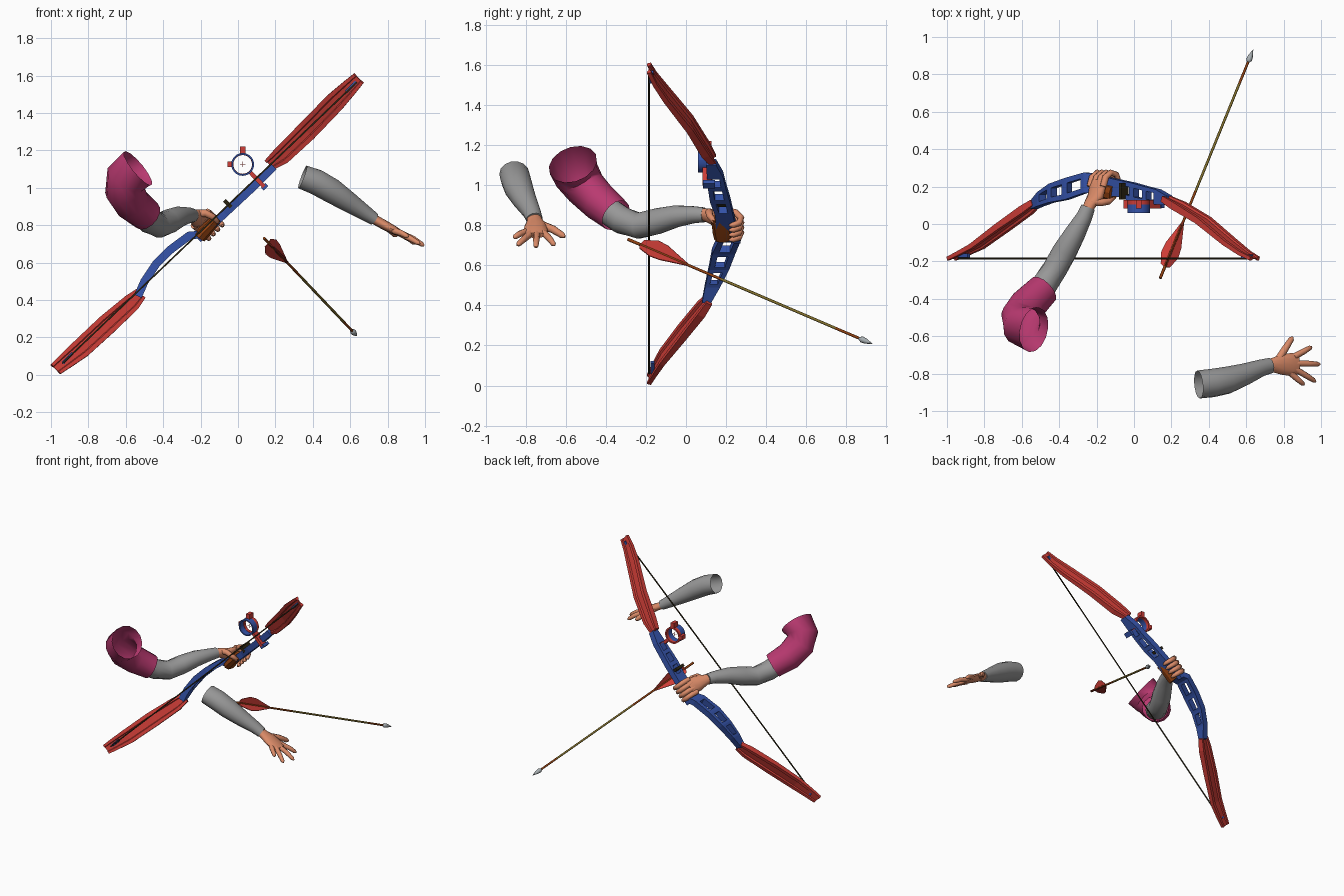
import bpy, bmesh, math
from mathutils import Vector as V

if "Cube" in bpy.data.objects:
    bpy.data.objects.remove(bpy.data.objects["Cube"])


def material(name, r, g, b):
    m = bpy.data.materials.new(name)
    m.diffuse_color = tuple((c / 255) ** 2.2 for c in (r, g, b)) + (1,)
    m.use_nodes = True
    m.node_tree.nodes["Principled BSDF"].inputs["Base Color"].default_value = m.diffuse_color
    return m


RED = material("red", 206, 64, 58)
BLUE = material("blue", 56, 84, 168)
SKIN = material("skin", 218, 138, 104)
GREY = material("sleeve grey", 150, 150, 150)
PINK = material("magenta", 184, 60, 112)
BROWN = material("grip brown", 142, 66, 24)
OLIVE = material("olive", 128, 110, 48)
DARK = material("dark string", 46, 40, 24)
STEEL = material("steel", 165, 172, 175)

U = V((0.70, 0, 0.714))      # along the bow, in the xz plane
N = V((0.714, 0, -0.70))     # across the bow
Y = V((0, 1, 0))


def finish(name, bm, mat, smooth=0):
    bmesh.ops.recalc_face_normals(bm, faces=bm.faces)
    me = bpy.data.meshes.new(name)
    bm.to_mesh(me)
    bm.free()
    me.materials.append(mat)
    if smooth:
        me.shade_smooth()
        me.set_sharp_from_angle(angle=math.radians(smooth))
    ob = bpy.data.objects.new(name, me)
    bpy.context.collection.objects.link(ob)
    return ob


def loft(name, rings, mat, smooth=0, caps=(True, True)):
    bm = bmesh.new()
    rows = [[bm.verts.new(p) for p in r] for r in rings]
    n = len(rows[0])
    for a, b in zip(rows, rows[1:]):
        for i in range(n):
            j = (i + 1) % n
            bm.faces.new((a[i], a[j], b[j], b[i]))
    if caps[0]:
        bm.faces.new(rows[0])
    if caps[1]:
        bm.faces.new(rows[-1])
    return finish(name, bm, mat, smooth)


def tangent(pts, i):
    return (pts[min(i + 1, len(pts) - 1)] - pts[max(i - 1, 0)]).normalized()


def tube(name, path, mat, sides=10, side_dir=Y, smooth=60, caps=(True, True)):
    """path rows: x, y, z, half width along side_dir, optional half thickness"""
    pts = [V(p[:3]) for p in path]
    rings = []
    for i, p in enumerate(path):
        t = tangent(pts, i)
        a = (side_dir - t * side_dir.dot(t)).normalized()
        b = t.cross(a)
        rings.append([pts[i] + a * p[3] * math.cos(k * math.tau / sides)
                      + b * p[-1] * math.sin(k * math.tau / sides) for k in range(sides)])
    return loft(name, rings, mat, smooth, caps)


def box(name, c, size, mat, axes=(V((1, 0, 0)), Y, V((0, 0, 1)))):
    a, b, d = [ax * s / 2 for ax, s in zip(axes, size)]
    c = V(c)
    return loft(name, [[c + a * i + b * j + d * k for i, j in
                        ((-1, -1), (1, -1), (1, 1), (-1, 1))] for k in (-1, 1)], mat)


BOW = (U, Y, N)

# Limbs: grooved slabs lofted along a curve
SECTION = [(-1, -1), (-1, 1), (-.55, 1), (-.45, .35), (.45, .35), (.55, 1),
           (1, 1), (1, -1), (.55, -1), (.45, -.35), (-.45, -.35), (-.55, -1)]


def limb(name, stations):
    pts = [V(s[:3]) for s in stations]
    rings = []
    for i, s in enumerate(stations):
        b = tangent(pts, i).cross(N).normalized()
        rings.append([pts[i] + N * s[3] * u + b * s[4] * v for u, v in SECTION])
    loft(name, rings, RED)


limb("upper_limb", [(.17, .135, 1.125, .034, .016), (.235, .10, 1.175, .05, .02),
                    (.37, .02, 1.305, .055, .017), (.515, -.10, 1.455, .054, .013),
                    (.59, -.155, 1.53, .045, .011), (.645, -.185, 1.585, .036, .01)])
limb("lower_limb", [(-.525, .115, .43, .034, .016), (-.575, .075, .38, .048, .02),
                    (-.705, -.02, .265, .055, .017), (-.84, -.12, .14, .053, .013),
                    (-.92, -.16, .075, .044, .011), (-.975, -.185, .03, .036, .01)])

# String and its nocks
tube("bow_string", [(-.94, -.185, .06, .005), (.635, -.185, 1.565, .005)], DARK, 6)
box("upper_nock", (.605, -.172, 1.54), (.075, .02, .016), BLUE, BOW)
box("lower_nock", (-.91, -.168, .09), (.075, .02, .016), BLUE, BOW)

# Riser: x, z, rear y, front y at each station; open frames between rails
R = [(-.535, .42, .08, .125), (-.50, .50, .095, .17), (-.44, .59, .115, .215),
     (-.36, .67, .13, .245), (-.26, .745, .165, .275), (-.20, .75, .17, .27),
     (-.14, .80, .15, .25), (-.07, .865, .145, .235), (0, .93, .12, .22),
     (.07, .995, .11, .20), (.13, 1.055, .105, .185), (.19, 1.115, .10, .15)]
centres = [V((r[0], 0, r[1])) for r in R]


def riser_point(i, t, f, s):
    def at(k):
        n = tangent(centres, k).cross(Y)
        return centres[k] + n * s * .022 + Y * (R[k][2] + f * (R[k][3] - R[k][2]))
    return at(i).lerp(at(i + 1), t)


bm = bmesh.new()
for i in range(len(R) - 1):
    if i in (1, 2, 3, 7, 8, 9):
        parts = [(0, 1, 0, .26), (0, 1, .74, 1), (0, .16, .26, .74), (.84, 1, .26, .74)]
    else:
        parts = [(0, 1, 0, 1)]
    for t0, t1, f0, f1 in parts:
        lo, hi = [[bm.verts.new(riser_point(i, t, f, s)) for f, s in
                   ((f0, -1), (f1, -1), (f1, 1), (f0, 1))] for t in (t0, t1)]
        for a in range(4):
            b = (a + 1) % 4
            bm.faces.new((lo[a], lo[b], hi[b], hi[a]))
        bm.faces.new(lo)
        bm.faces.new(hi)
finish("riser", bm, BLUE)

# Grip, stabiliser block and arrow rest
tube("grip", [(-.205, .19, .735, .05, .034), (-.18, .185, .765, .052, .036),
              (-.145, .175, .80, .046, .032), (-.11, .165, .84, .044, .03)], BROWN, 8, smooth=30)
box("stabiliser_block", (-.20, .255, .735), (.035, .035, .035), BLUE, BOW)
box("arrow_rest", (-.055, .175, .915), (.02, .09, .05), DARK, BOW)


# Sight: two stacked rings with tabs and a mounting stem
def ring(name, y0, y1, ro, ri, mat):
    prof = [(ro, y0), (ro, y1), (ri, y1), (ri, y0)]
    rings = []
    for k in range(25):
        a = k * math.tau / 24
        rings.append([V((.025 + r * math.cos(a), y, 1.125 + r * math.sin(a))) for r, y in prof])
    loft(name, rings, mat, 30, (False, False))


ring("sight_ring", .06, .105, .061, .052, BLUE)
ring("sight_rim", .105, .128, .061, .05, RED)
for label, ang, r0, r1, w in (("top", 90, .055, .095, .028), ("left", 180, .055, .08, .03),
                              ("stem", -46, .055, .165, .022)):
    d = V((math.cos(math.radians(ang)), 0, math.sin(math.radians(ang))))
    box("sight_tab_" + label, V((.025, .105, 1.125)) + d * (r0 + r1) / 2,
        (r1 - r0, .045, w), RED, (d, Y, d.cross(Y)))
box("sight_mount", (.142, .115, 1.005), (.035, .06, .022), BLUE, BOW)
for s, label in ((0, "flat"), (1, "upright")):
    box("sight_pin_" + label, (.025, .1, 1.125), (.002 if s else .03, .002, .03 if s else .002), RED)

# Arrow
TAIL, TIP = V((.14, -.29, .73)), V((.637, .932, .207))
D = (TIP - TAIL).normalized()
SIDE = D.cross(V((0, 0, 1))).normalized()
UP = SIDE.cross(D)


def arrow_part(name, spans, mat):
    tube(name, [(*TAIL.lerp(TIP, f), r) for f, r in spans], mat, 8, SIDE)


arrow_part("arrow_nock", [(0, .008), (.05, .008)], BROWN)
arrow_part("arrow_rear_shaft", [(.05, .007), (.38, .007)], BROWN)
arrow_part("arrow_shaft", [(.38, .007), (.85, .007)], OLIVE)
arrow_part("arrow_front_shaft", [(.85, .007), (.955, .007)], BROWN)
arrow_part("arrow_head", [(.945, .007), (.955, .016), (.97, .014), (1, .001)], STEEL)
for k in range(3):
    a = math.radians(90 + 120 * k)
    out = SIDE * math.cos(a) + UP * math.sin(a)
    th = D.cross(out) * .0025
    outline = [TAIL.lerp(TIP, f) + out * h for f, h in
               ((.05, .004), (.06, .03), (.11, .055), (.15, .05), (.25, .004))]
    loft("fletching_%d" % k, [[p - th for p in outline], [p + th for p in outline]], RED)

# Bow arm: short sleeve, grey forearm
X = V((1, 0, 0))
tube("short_sleeve", [(-.535, -.565, 1.105, .125, .115), (-.60, -.545, 1.05, .118, .108),
                      (-.605, -.50, .985, .108, .104), (-.565, -.43, .915, .098, .096),
                      (-.485, -.35, .85, .088, .085)], PINK, 14, V((.5, -.6, .2)), 60, (False, False))
tube("bow_forearm", [(-.53, -.40, .88, .07), (-.475, -.32, .825, .07), (-.42, -.235, .798, .066),
                     (-.37, -.145, .82, .066), (-.315, -.05, .845, .056),
                     (-.265, .04, .853, .043), (-.245, .09, .852, .038)], GREY, 14, X)

# Bow hand wrapped round the grip
tube("bow_palm", [(-.25, .075, .853, .033, .028), (-.235, .105, .85, .038, .03),
                  (-.205, .15, .835, .055, .03), (-.195, .20, .83, .058, .026),
                  (-.19, .235, .825, .05, .018)], SKIN, 12, U)
for k in range(4):
    o = U * (.034 * (k - 1.5))
    path = [((-.20, .20, .835), .018), ((-.187, .25, .826), .018), ((-.16, .275, .80), .017),
            ((-.13, .265, .775), .016), ((-.12, .235, .765), .014), ((-.119, .215, .763), .006)]
    tube("bow_finger_%d" % k, [(*(V(p) + o), r) for p, r in path], SKIN, 8, U)
tube("bow_thumb", [(-.225, .12, .86, .022), (-.175, .115, .865, .02), (-.135, .12, .845, .017),
                   (-.112, .14, .82, .014), (-.108, .15, .81, .005)], SKIN, 8)

# Free arm: grey forearm with an open end
tube("free_forearm", [(.345, -.858, 1.058, .075, .066), (.42, -.85, 1.03, .076, .07),
                      (.50, -.835, .985, .073, .068), (.59, -.805, .925, .06, .056),
                      (.68, -.77, .865, .046, .042), (.73, -.757, .832, .042, .034)],
     GREY, 14, Y, 60, (False, True))

# Free hand with spread fingers
tube("free_palm", [(.715, -.76, .84, .036, .028), (.745, -.755, .822, .04, .026),
                   (.79, -.75, .797, .056, .026), (.845, -.752, .768, .062, .022),
                   (.88, -.752, .75, .05, .015)], SKIN, 12)
FINGERS = {"thumb": ((.765, -.735, .807), (.81, -.665, .78), (.848, -.605, .742)),
           "index": ((.855, -.71, .762), (.91, -.68, .732), (.95, -.657, .70)),
           "middle": ((.865, -.745, .758), (.935, -.747, .728), (.995, -.75, .69)),
           "ring": ((.86, -.775, .76), (.92, -.81, .73), (.972, -.843, .70)),
           "little": ((.835, -.795, .77), (.875, -.83, .757), (.91, -.86, .738))}
for label, (a, b, c) in FINGERS.items():
    r = .02 if label == "thumb" else .016
    near_tip = V(b).lerp(V(c), .8)
    tube("free_" + label, [(*a, r * 1.1), (*b, r), (*near_tip, r * .8), (*c, r * .3)],
         SKIN, 8, V((.4, 0, .9)))
